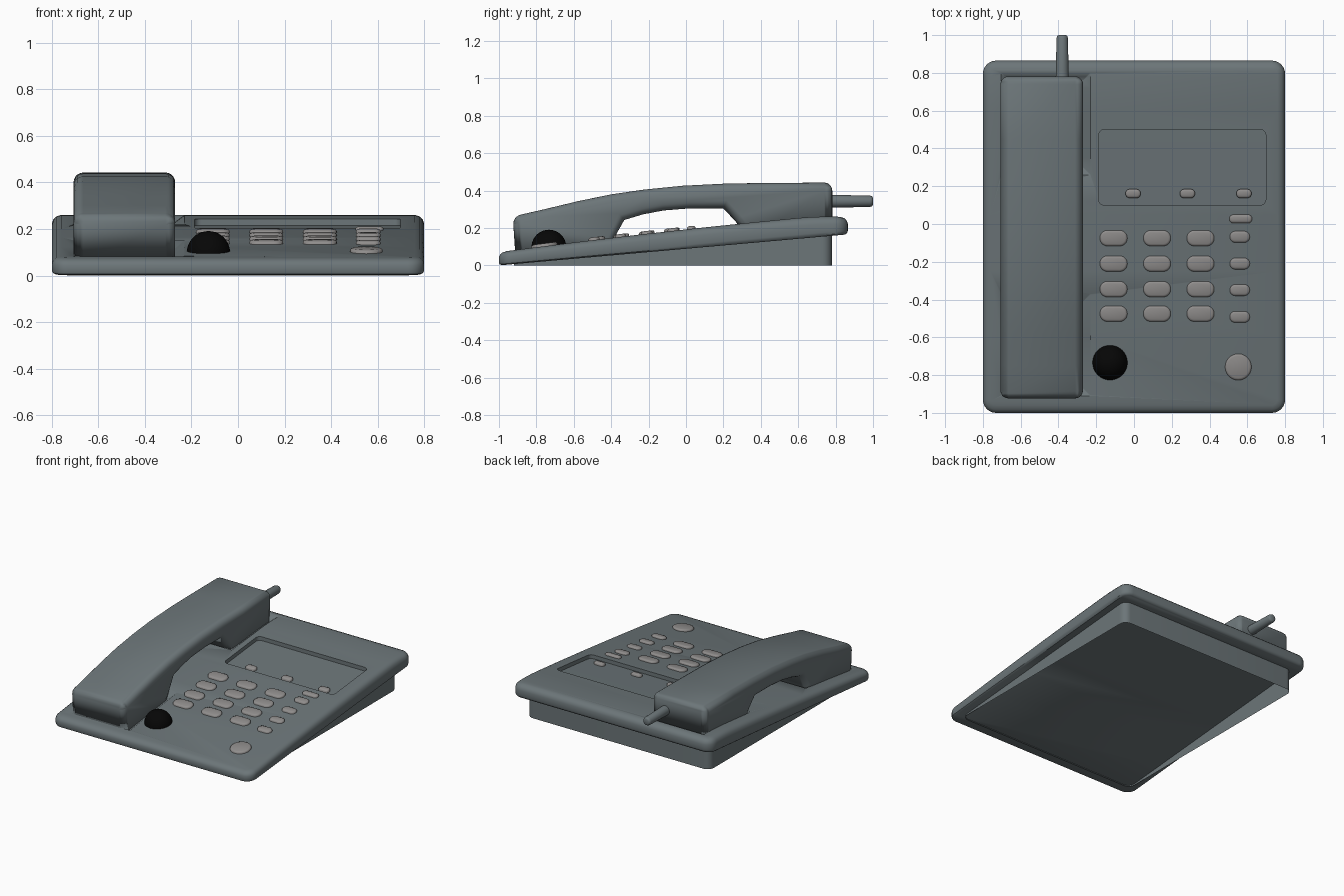
import bpy, bmesh, math
from mathutils import Vector

if "Cube" in bpy.data.objects:
    bpy.data.objects.remove(bpy.data.objects["Cube"])

def material(name, rgb):
    m = bpy.data.materials.new(name)
    m.diffuse_color = (*rgb, 1)
    m.use_nodes = True
    m.node_tree.nodes["Principled BSDF"].inputs["Base Color"].default_value = m.diffuse_color
    return m

BODY = material("slate_plastic", (0.15, 0.18, 0.19))
KEY = material("key_grey", (0.28, 0.27, 0.265))
BLACK = material("black", (0.002, 0.002, 0.002))

def top(y):       # sloping, slightly crowned upper face, levelling off at the back
    crown = 0.012 * (1 - (y / 0.97) ** 2)
    return 0.075 + 0.109 * (y + 0.97) + crown - 0.28 * max(0, y - 0.6) ** 2

def under(y):     # underside of the upper housing
    return 0.089 * (y + 1)

def finish(name, bm, mat):
    bmesh.ops.recalc_face_normals(bm, faces=bm.faces)
    me = bpy.data.meshes.new(name)
    bm.to_mesh(me)
    bm.free()
    ob = bpy.data.objects.new(name, me)
    bpy.context.collection.objects.link(ob)
    me.materials.append(mat)
    return ob

def smooth(ob, angle=35):
    bpy.ops.object.select_all(action='DESELECT')
    ob.select_set(True)
    bpy.context.view_layer.objects.active = ob
    if ob.modifiers:
        bpy.ops.object.convert(target='MESH')
    bpy.ops.object.shade_smooth_by_angle(angle=math.radians(angle))

def pad(name, cx, cy, w, d, r, levels, zmap, mat=BODY, seg=6, capped=True):
    """Rounded rectangle lofted through (inset, height) levels, heights mapped by zmap."""
    bm = bmesh.new()
    rings = []
    for inset, h in levels:
        rr = max(r - inset, 0.002)
        ring = []
        for q, (sx, sy) in enumerate(((1, 1), (-1, 1), (-1, -1), (1, -1))):
            for i in range(seg + 1):
                a = math.pi / 2 * (q + i / seg)
                ring.append(bm.verts.new((cx + sx * (w / 2 - inset - rr) + rr * math.cos(a),
                                          cy + sy * (d / 2 - inset - rr) + rr * math.sin(a), h)))
        rings.append(ring)
    n = len(rings[0])
    for a, b in zip(rings, rings[1:]):
        for i in range(n):
            bm.faces.new((a[i], a[(i + 1) % n], b[(i + 1) % n], b[i]))
    if capped:
        bm.faces.new(rings[0][::-1])
        bm.faces.new(rings[-1])
    if d > 0.3:   # cross cuts so large parts can follow the curved top
        for y in (-0.6, -0.25, 0.05, 0.35, 0.6, 0.66, 0.72, 0.78, 0.83):
            bmesh.ops.bisect_plane(bm, geom=bm.verts[:] + bm.edges[:] + bm.faces[:],
                                   plane_co=(0, y, 0), plane_no=(0, 1, 0))
    for v in bm.verts:
        v.co.z = zmap(v.co.y, v.co.z)
    bmesh.ops.remove_doubles(bm, verts=bm.verts, dist=1e-5)
    return finish(name, bm, mat)

on_top = lambda y, h: top(y) + h

# Sloping upper housing
housing = pad("upper_housing", 0, -0.0675, 1.60, 1.865, 0.07,
              [(0.015, 0), (0.004, 0.08), (0, 0.2), (0, 0.62), (0.006, 0.8), (0.018, 0.93), (0.04, 1)],
              lambda y, t: under(y) + (top(y) - under(y)) * t)

# Handset wells (sloping walls) and label window sunk into the housing
well = [(0.04, -0.03), (0, 0), (0, 0.1)]
cuts = [(-0.467, 0.53, 0.474, 0.54, 0.005, well),
        (-0.467, -0.64, 0.474, 0.54, 0.005, well),
        (0.2555, 0.30, 0.885, 0.40, 0.03, [(0, -0.028), (0, 0.1)])]
for cx, cy, w, d, r, levels in cuts:
    cutter = pad("cutter", cx, cy, w, d, r, levels, on_top)
    cutter.hide_render = True
    mod = housing.modifiers.new("cut", 'BOOLEAN')
    mod.operation, mod.solver, mod.object = 'DIFFERENCE', 'EXACT', cutter
smooth(housing)
for ob in [o for o in bpy.data.objects if o.name.startswith("cutter")]:
    bpy.data.objects.remove(ob)

# Wedge-shaped base skirt, open underneath
smooth(pad("base_skirt", 0, -0.07, 1.47, 1.70, 0.05, [(0, 0), (0, 1)],
           lambda y, t: t * (under(y) + 0.004), capped=False))

# Handset: side profile extruded across x, all but the buried edges rounded
profile = [(-0.912, 0.05), (-0.926, 0.262), (-0.75, 0.302), (-0.58, 0.343), (-0.4, 0.38), (-0.22, 0.406),
           (-0.02, 0.426), (0.22, 0.438), (0.45, 0.441), (0.782, 0.443), (0.782, 0.205),
           (0.32, 0.155), (0.265, 0.235), (0.20, 0.305), (0.02, 0.305), (-0.12, 0.294), (-0.23, 0.273),
           (-0.33, 0.243), (-0.385, 0.145), (-0.42, 0.08)]
bm = bmesh.new()
face = bm.faces.new([bm.verts.new((-0.707, y, z)) for y, z in profile])
ext = bmesh.ops.extrude_face_region(bm, geom=[face])
bmesh.ops.translate(bm, vec=(0.437, 0, 0),
                    verts=[g for g in ext["geom"] if isinstance(g, bmesh.types.BMVert)])
bmesh.ops.recalc_face_normals(bm, faces=bm.faces)

def exposed(e):
    buried = any(f.normal.z < -0.9 and f.calc_center_median().z < 0.22 for f in e.link_faces)
    return not buried and e.calc_face_angle(0) > math.radians(55)

bmesh.ops.bevel(bm, geom=[e for e in bm.edges if exposed(e)], offset=0.042, segments=5,
                profile=0.5, affect='EDGES', clamp_overlap=False)
handset = finish("handset", bm, BODY)
handset.modifiers.new("normals", 'WEIGHTED_NORMAL')
smooth(handset)

# Cord stub on the back of the handset
bm = bmesh.new()
rings = []
for y, r in ((0.74, 0.035), (0.80, 0.034), (0.985, 0.030), (0.996, 0.026), (1.0, 0.018)):
    rings.append([bm.verts.new((-0.38 + r * math.cos(k * math.pi / 10), y,
                                0.343 + r * math.sin(k * math.pi / 10))) for k in range(20)])
for a, b in zip(rings, rings[1:]):
    for k in range(20):
        bm.faces.new((a[k], a[(k + 1) % 20], b[(k + 1) % 20], b[k]))
bm.faces.new(rings[0])
bm.faces.new(rings[-1])
smooth(finish("cord_stub", bm, BODY), 50)

# Keys
def key(name, x, y, w, d, r, base=0.0):
    lv = [(0, base - 0.008), (0, base + 0.007), (0.004, base + 0.012), (0.012, base + 0.015)]
    smooth(pad(name, x, y, w, d, r, lv, on_top, KEY), 50)

for row, y in enumerate((-0.075, -0.21, -0.345, -0.475)):
    for col, x in enumerate((-0.108, 0.122, 0.352)):
        key(f"dial_key_{row}_{col}", x, y, 0.145, 0.083, 0.04)
for i, y in enumerate((-0.068, -0.21, -0.35, -0.492)):
    key(f"function_key_{i}", 0.56, y, 0.106, 0.06, 0.029)
key("wide_function_key", 0.565, 0.027, 0.12, 0.045, 0.021)
for i, x in enumerate((-0.005, 0.283, 0.582)):
    key(f"window_key_{i}", x, 0.161, 0.08, 0.047, 0.022, -0.024)
key("round_key", 0.552, -0.757, 0.14, 0.14, 0.07)

# Black dome
bm = bmesh.new()
bmesh.ops.create_uvsphere(bm, u_segments=32, v_segments=20, radius=0.093)
bmesh.ops.translate(bm, verts=bm.verts, vec=(-0.127, -0.733, 0.098))
bmesh.ops.bisect_plane(bm, geom=bm.verts[:] + bm.edges[:] + bm.faces[:], plane_co=(0, -0.73, 0.085),
                       plane_no=Vector((0, -0.109, 1)), clear_inner=True)
smooth(finish("dome", bm, BLACK))
